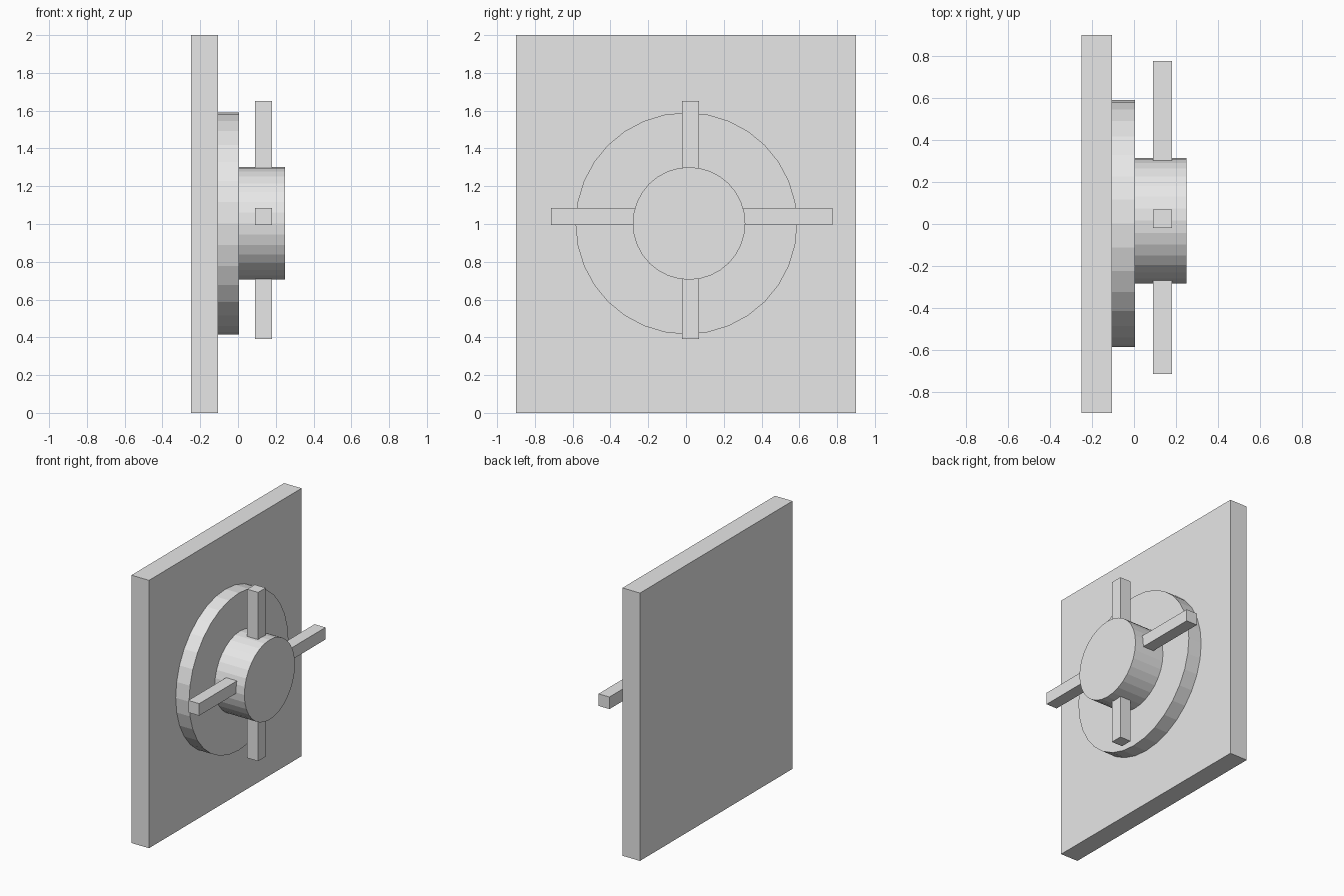
import bpy
import math

cube = bpy.data.objects.get("Cube")
if cube:
    bpy.data.objects.remove(cube, do_unlink=True)

grey = bpy.data.materials.new("plain grey")
grey.use_nodes = True
grey.diffuse_color = (0.8, 0.8, 0.8, 1)
grey.node_tree.nodes["Principled BSDF"].inputs["Base Color"].default_value = (0.8, 0.8, 0.8, 1)


def finish(name):
    obj = bpy.context.object
    obj.name = name
    obj.data.materials.append(grey)
    return obj


def box(name, low, high):
    centre = [(a + b) / 2 for a, b in zip(low, high)]
    bpy.ops.mesh.primitive_cube_add(size=1, location=centre)
    obj = finish(name)
    obj.scale = [b - a for a, b in zip(low, high)]
    bpy.ops.object.transform_apply(location=False, rotation=False, scale=True)


def disc(name, x0, x1, y, z, radius):
    # Faceted cylinder lying along x
    bpy.ops.mesh.primitive_cylinder_add(
        vertices=32, radius=radius, depth=x1 - x0,
        location=((x0 + x1) / 2, y, z), rotation=(0, math.pi / 2, 0))
    finish(name)


# Upright back plate
box("back_plate", (-0.25, -0.9, 0), (-0.105, 0.9, 2))

# Round flange and the hub standing on it
disc("flange", -0.106, 0.005, 0.002, 1.003, 0.587)
disc("hub", 0.0, 0.25, 0.016, 1.003, 0.298)

# Crossed handle bars passing through the hub
box("vertical_bar", (0.09, -0.02, 0.39), (0.18, 0.07, 1.65))
box("horizontal_bar", (0.09, -0.715, 0.995), (0.18, 0.775, 1.085))
